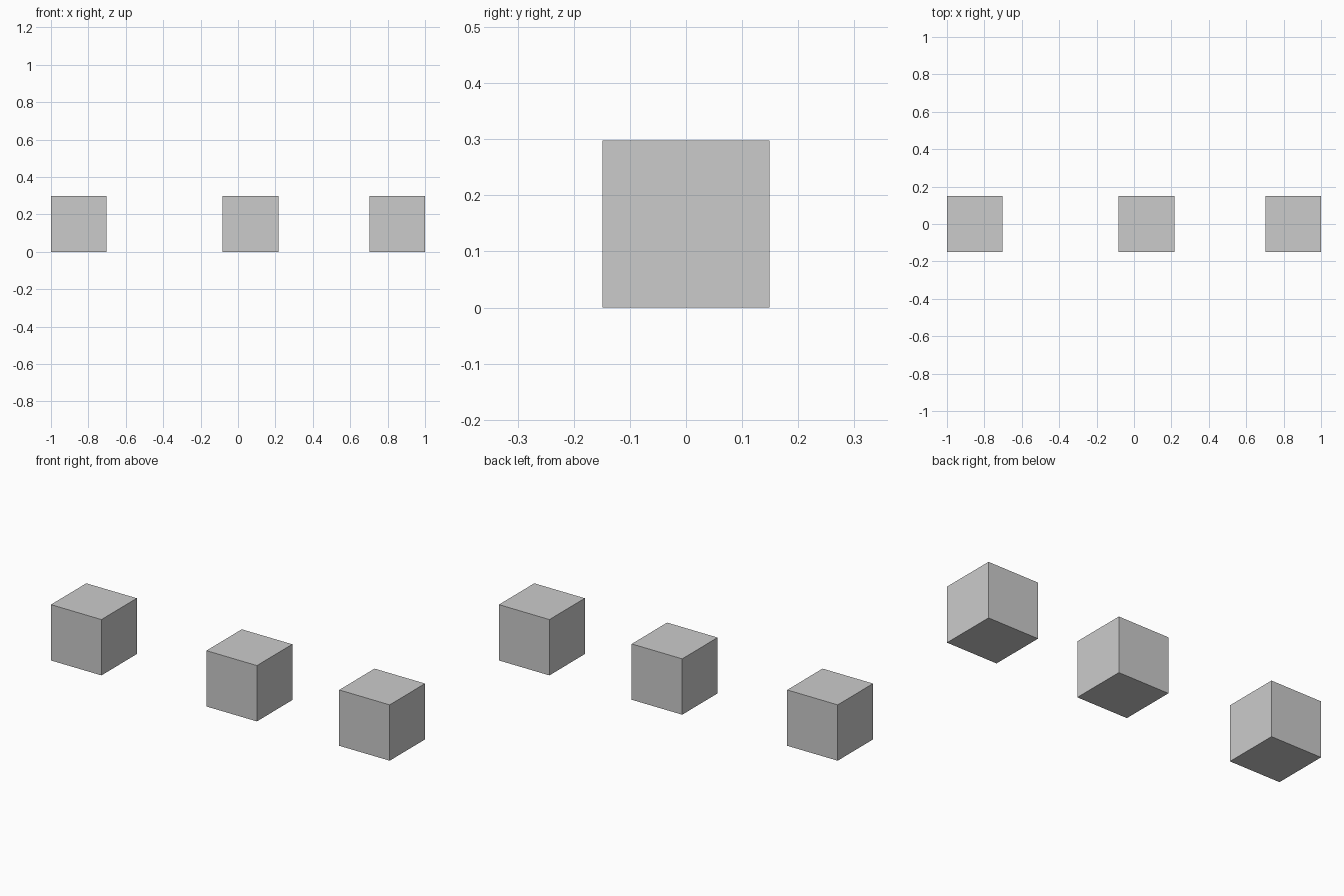
import bpy

if "Cube" in bpy.data.objects:
    bpy.data.objects.remove(bpy.data.objects["Cube"])

SIZE = 0.298


def add_cube(name, x):
    bpy.ops.mesh.primitive_cube_add(size=SIZE, location=(x, 0, SIZE / 2))
    bpy.context.object.name = name


# Three equal cubes in a row, the middle one off centre
edge = 1 - SIZE / 2
for name, x in (("left_cube", -edge), ("middle_cube", 0.067), ("right_cube", edge)):
    add_cube(name, x)
